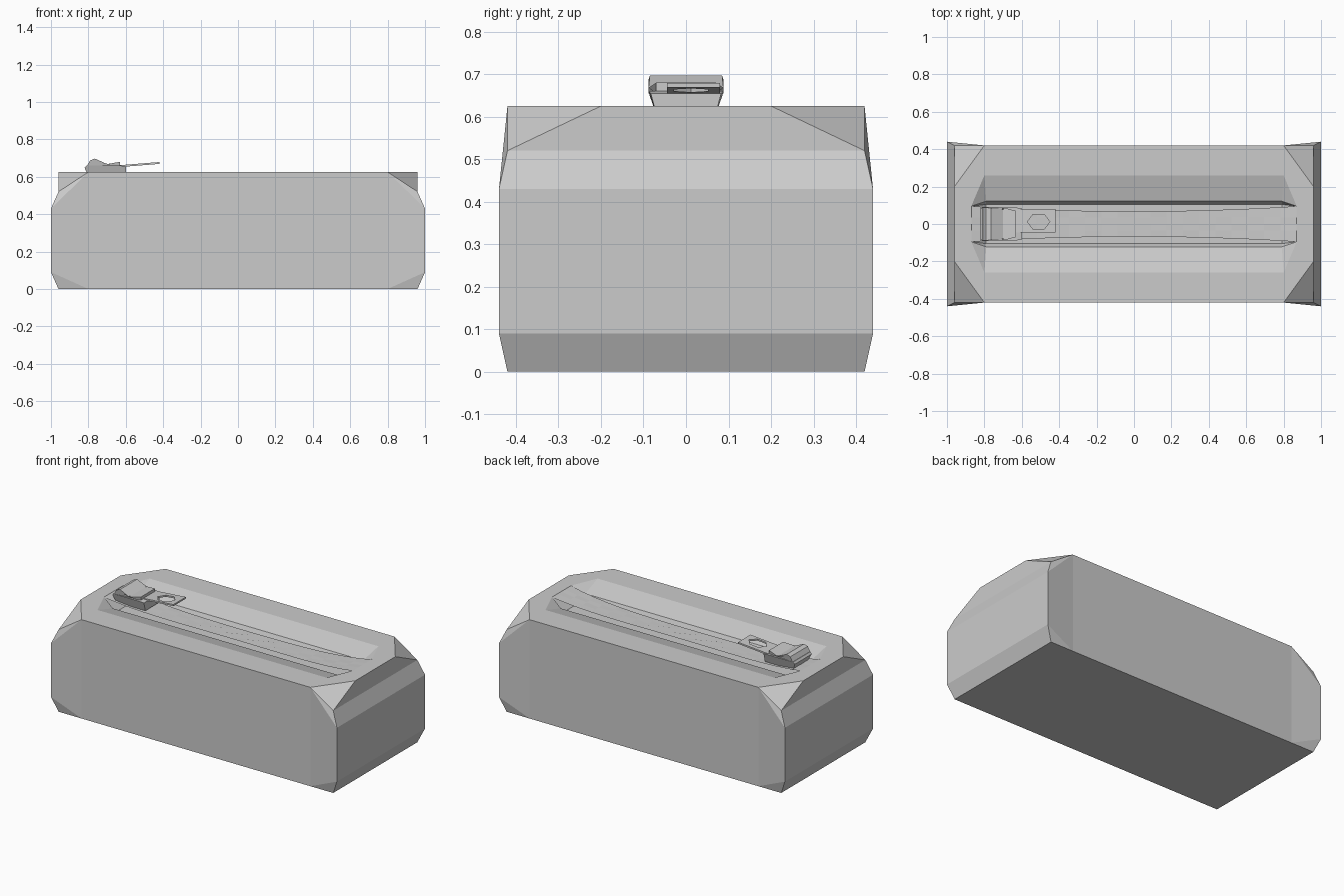
import bpy, bmesh, math

if "Cube" in bpy.data.objects:
    bpy.data.objects.remove(bpy.data.objects["Cube"])


def finish(bm, name):
    bmesh.ops.remove_doubles(bm, verts=bm.verts, dist=0.0005)
    bmesh.ops.recalc_face_normals(bm, faces=bm.faces)
    me = bpy.data.meshes.new(name)
    bm.to_mesh(me)
    bm.free()
    ob = bpy.data.objects.new(name, me)
    bpy.context.collection.objects.link(ob)
    return ob


def face(bm, pts):
    return bm.faces.new([bm.verts.new(p) for p in pts])


# pouch body: one quarter described by named points, repeated by mirroring
T, V, D = 0.625, 0.585, 0.55
P = dict(
    b0=(0, 0, 0), b1=(.96, 0, 0), b2=(.96, .42, 0), b3=(.8, .42, 0), b4=(0, .42, 0),
    e0=(1, 0, .09), e1=(1, .44, .09), f0=(1, 0, .43), f1=(1, .44, .43),
    g0=(.96, 0, .52), g1=(.96, .42, .52),
    t0=(.96, 0, T), t1=(.96, .2, T), t2=(.8, .42, T), t3=(0, .42, T),
    h0=(.87, 0, T), h1=(.87, .095, T), h2=(.8, .26, T), h3=(0, .26, T),
    v1=(.79, .122, V), v0=(0, .122, V),
    d0=(0, 0, D), d1=(.79, 0, D), d2=(.79, .105, D), d3=(0, .105, D),
)
FACES = """b0 b1 b2 b3 b4|b1 e0 e1 b2|e0 f0 f1 e1|f0 g0 g1 f1|g0 t0 t1 g1|t1 t2 g1
b4 b3 t2 t3|b3 b2 e1|b3 e1 f1|b3 f1 t2|f1 g1 t2
t3 t2 h2 h3|t2 t1 h1 h2|t1 t0 h0 h1
h3 h2 v1 v0|h2 h1 v1|v0 v1 d2 d3|h1 d2 v1|h1 h0 d1 d2|d0 d1 d2 d3"""
bm = bmesh.new()
for sx in (1, -1):
    for sy in (1, -1):
        for f in FACES.replace("\n", "|").split("|"):
            face(bm, [(P[k][0] * sx, P[k][1] * sy, P[k][2]) for k in f.split()])
finish(bm, "pouch_body")

# zip tape: sagging strip, narrower in the middle, with slight tooth relief
bm = bmesh.new()
N = 20
rows = []
for i in range(N + 1):
    u = -1 + 2 * i / N
    w = 0.068 + 0.027 * u * u
    z = 0.585 + 0.038 * u ** 4
    k = 0.004 * (1 if i % 2 else -1) * (1 - u * u)
    rows.append([bm.verts.new((0.87 * u, y, z + dz)) for y, dz in
                 ((-w, 0), (-.035, k), (0, -k), (.035, k), (w, 0))])
for a, b in zip(rows, rows[1:]):
    for j in range(4):
        bm.faces.new((a[j], b[j], b[j + 1], a[j + 1]))
finish(bm, "zip_tape")


# profile in x, z extruded across y, with a half width per point
def extrude_profile(name, pts):
    bm = bmesh.new()
    L, R = [[bm.verts.new((x, s * w, z)) for x, z, w in pts] for s in (-1, 1)]
    bm.faces.new(L)
    bm.faces.new(R[::-1])
    for i in range(len(pts)):
        j = (i + 1) % len(pts)
        bm.faces.new((L[i], L[j], R[j], R[i]))
    return finish(bm, name)


extrude_profile("zip_slider_base", [
    (-.80, .60, .068), (-.60, .60, .068), (-.60, .655, .083), (-.63, .66, .088),
    (-.81, .66, .088), (-.82, .648, .085)])
extrude_profile("zip_slider_bridge", [
    (-.81, .655, .088), (-.79, .688, .088), (-.765, .697, .085), (-.70, .668, .088),
    (-.63, .680, .070), (-.63, .655, .070)])

# pull tab: tilted plate with a hexagonal hole
bm = bmesh.new()
x0, x1, y0, y1, cx, cy = -.63, -.42, -.045, .08, -.51, .012
outer, inner = [], []
for i in range(6):
    a = math.radians(60 * i)
    inner.append((cx + .06 * math.cos(a), cy + .046 * math.sin(a)))
outer = [(x1, cy), (x1, y1), (x0, y1), (x0, cy), (x0, y0), (x1, y0)]
for i in range(6):
    j = (i + 1) % 6
    loop = [outer[i], outer[j], inner[j], inner[i]]
    tilt = [(x, y, .662 + .08 * (x - x0)) for x, y in loop]
    low = [(x, y, z - .010) for x, y, z in tilt]
    face(bm, tilt)
    face(bm, low[::-1])
    face(bm, [tilt[0], low[0], low[1], tilt[1]])
    face(bm, [tilt[2], low[2], low[3], tilt[3]])
finish(bm, "zip_pull_tab")
